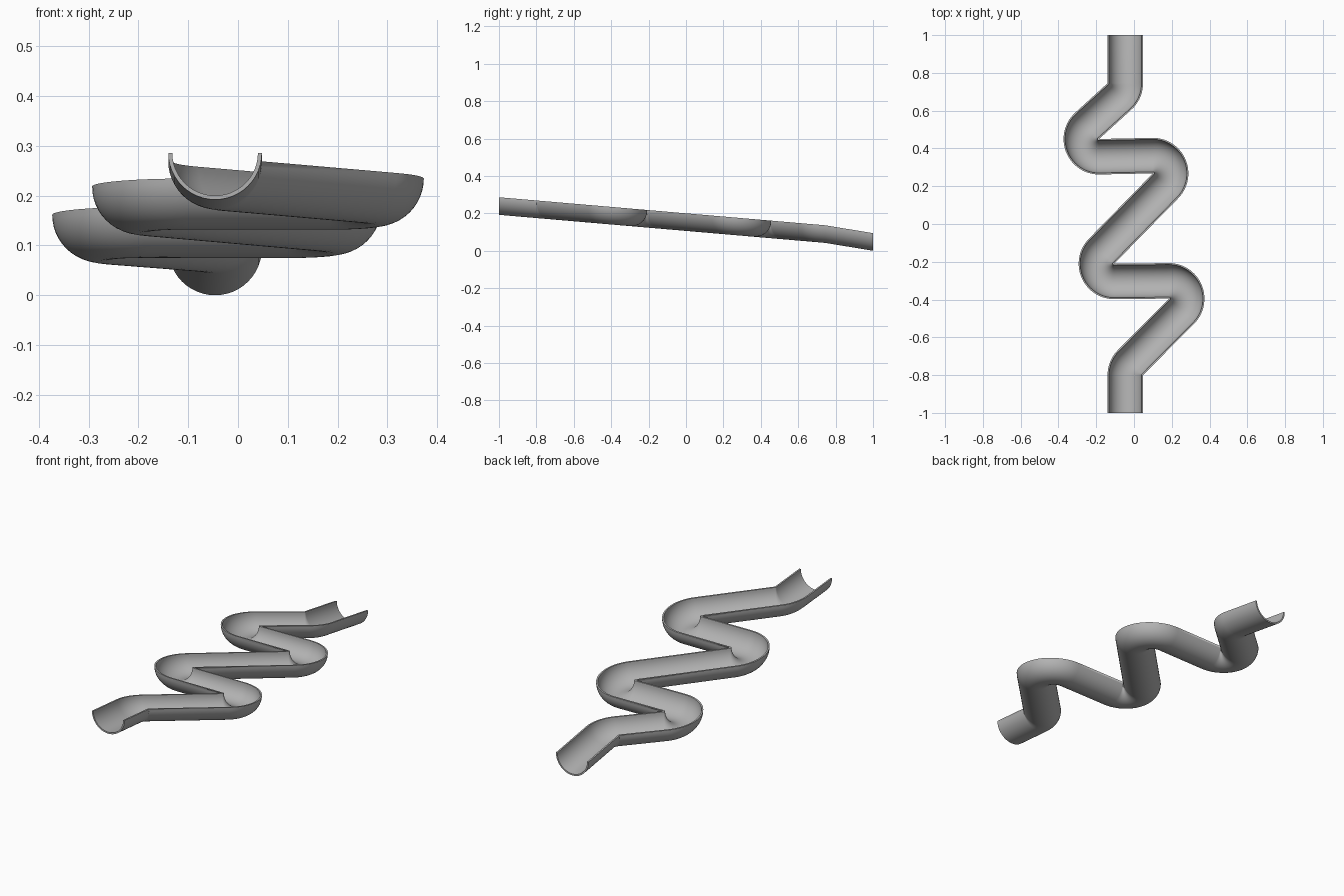
import bpy, bmesh, math
from mathutils import Vector

if "Cube" in bpy.data.objects:
    bpy.data.objects.remove(bpy.data.objects["Cube"])

R, T = 0.094, 0.008          # outer radius and wall thickness of the half pipe
ARC = 24                     # steps across the half pipe
# inner bend corners; bends alternate right, left, right...
PIVOTS = [(0.048, -0.80), (0.185, -0.395), (-0.105, -0.21),
          (0.10, 0.268), (-0.185, 0.45), (-0.14, 0.745)]


def rim_height(y):
    """Height of the rim: gentle fall, a little steeper at the outlet."""
    if y < 0.745:
        return 0.286 + (0.136 - 0.286) * (y + 1) / 1.745
    return 0.136 + (0.094 - 0.136) * (y - 0.745) / 0.255


# headings of the straight runs (tangent to the bends on alternate sides)
pts = [Vector(p) for p in PIVOTS]
heads = [math.pi / 2]
for i in range(len(pts) - 1):
    d = pts[i + 1] - pts[i]
    phi = math.asin(2 * R / d.length)
    heads.append(math.atan2(d.y, d.x) + (-phi if i % 2 == 0 else phi))
heads.append(math.pi / 2)

# path stations: (centre, heading)
stations = [(Vector((pts[0].x - R, -1.0)), math.pi / 2)]
for i, p in enumerate(pts):
    a, b = heads[i], heads[i + 1]
    side = 1 if i % 2 == 0 else -1
    n = max(6, int(abs(b - a) / math.radians(5)))
    for k in range(n + 1):
        h = a + (b - a) * k / n
        left = Vector((-math.sin(h), math.cos(h)))
        stations.append((p + left * R * side, h))
stations.append((Vector((pts[-1].x + R, 1.0)), math.pi / 2))

# half-ring cross-section: outer arc there, inner arc back
angles = [math.pi * k / ARC for k in range(ARC + 1)]
profile = [(R * math.cos(t), -R * math.sin(t)) for t in angles]
profile += [((R - T) * math.cos(t), -(R - T) * math.sin(t)) for t in reversed(angles)]

# sweep the section along the path
bm = bmesh.new()
rings = []
for c, h in stations:
    left = Vector((-math.sin(h), math.cos(h)))
    ring = []
    for u, z in profile:
        q = c + left * u
        ring.append(bm.verts.new((q.x, q.y, rim_height(q.y) + z)))
    rings.append(ring)
m = len(profile)
for r0, r1 in zip(rings, rings[1:]):
    for j in range(m):
        k = (j + 1) % m
        bm.faces.new((r0[j], r0[k], r1[k], r1[j]))
# end faces as quad strips
for ring in (rings[0], rings[-1]):
    for j in range(ARC):
        bm.faces.new((ring[j], ring[j + 1], ring[m - 2 - j], ring[m - 1 - j]))
bmesh.ops.remove_doubles(bm, verts=bm.verts, dist=0.00005)
bmesh.ops.recalc_face_normals(bm, faces=bm.faces)

mesh = bpy.data.meshes.new("winding_chute")
bm.to_mesh(mesh)
bm.free()
chute = bpy.data.objects.new("winding_chute", mesh)
bpy.context.collection.objects.link(chute)

grey = bpy.data.materials.new("plain grey")
grey.diffuse_color = (0.45, 0.45, 0.45, 1)
grey.use_nodes = True
grey.node_tree.nodes["Principled BSDF"].inputs["Base Color"].default_value = grey.diffuse_color
mesh.materials.append(grey)

bpy.context.view_layer.objects.active = chute
chute.select_set(True)
bpy.ops.object.shade_smooth_by_angle(angle=math.radians(30))
